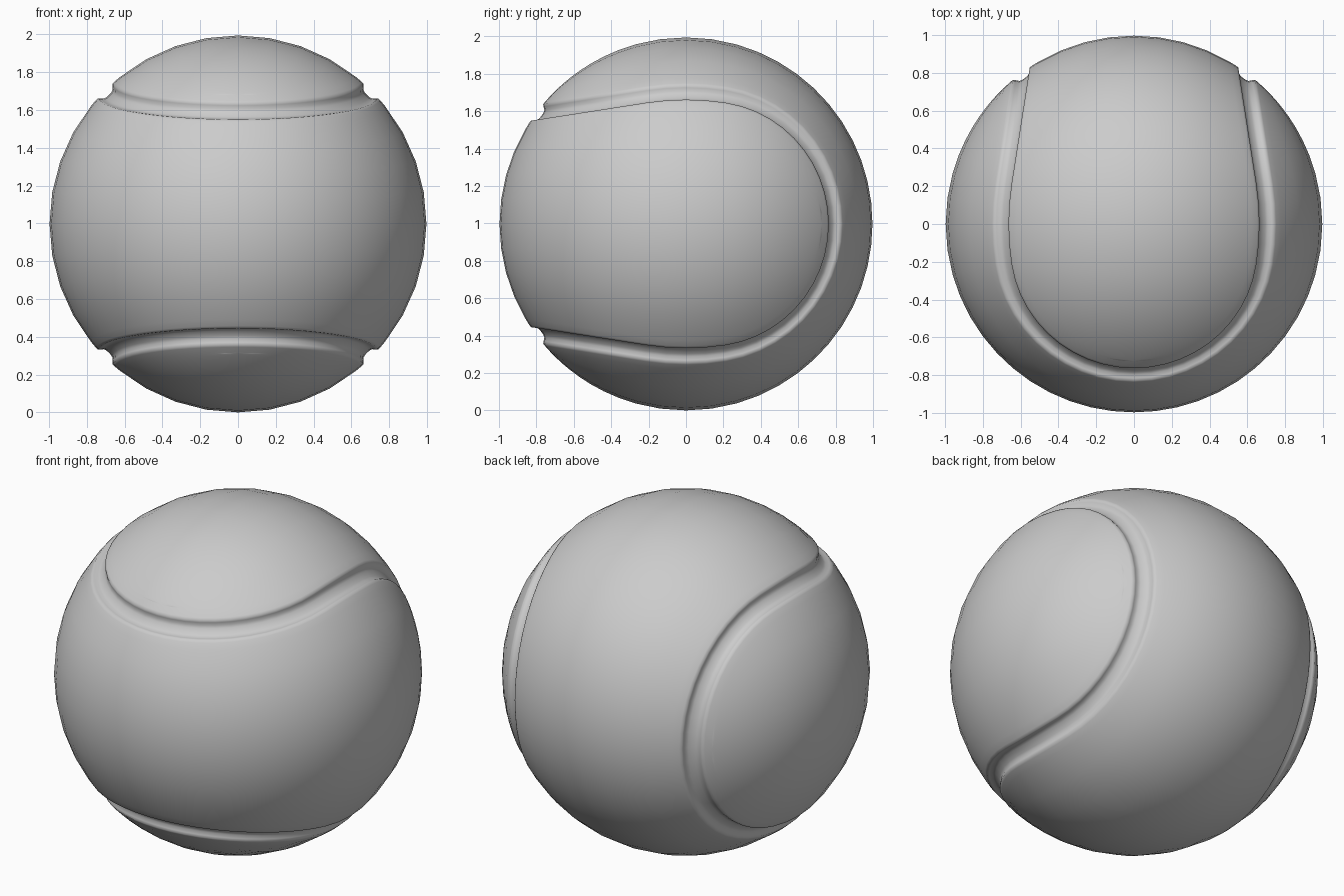
import bpy, bmesh
from math import sin, cos, asin, atan2, pi, sqrt
from mathutils import Vector

if "Cube" in bpy.data.objects:
    bpy.data.objects.remove(bpy.data.objects["Cube"])

R, CZ = 0.997, 0.997          # ball radius and centre height
ALPHA = 0.155                 # lobe axis tilt towards the closed end
RHO = asin(cos(ALPHA) / sqrt(2))
ARC, STRAIGHT, ACROSS = 11, 2, 8
# groove profile: (angle from seam, radius)
PROFILE = [(0, .965), (.018, .966), (.034, .971), (.046, .986), (.055, .996), (.07, R), (.11, R)]


def swap(p):                  # symmetry taking one felt panel onto the other
    return Vector((p.z, -p.y, p.x))


def flip_x(p):
    return Vector((-p.x, p.y, p.z))


def flip_z(p):
    return Vector((p.x, p.y, -p.z))


# seam: a circular arc round each lobe, joined by great-circle straights
n = Vector((cos(ALPHA), sin(ALPHA), 0))
a = Vector((-sin(ALPHA), cos(ALPHA), 0))
T = (n - sin(RHO) * Vector((1, 0, -1)) / sqrt(2)) / cos(RHO)
theta = atan2(T.z, T.dot(a))
quarter = []
for i in range(ARC + 1):
    t = theta * i / ARC
    quarter.append(cos(RHO) * n + sin(RHO) * (cos(t) * a + sin(t) * Vector((0, 0, 1))))
lat = asin(T.y)
for i in range(1, STRAIGHT + 1):
    b = lat * (1 - i / STRAIGHT)
    quarter.append(Vector((cos(b) / sqrt(2), sin(b), cos(b) / sqrt(2))))
half = quarter + [swap(p) for p in reversed(quarter[:-1])]
upper = half + [flip_x(p) for p in reversed(half[:-1])]
seam = upper + [flip_z(p) for p in reversed(upper[1:-1])]
N = len(seam)

bm = bmesh.new()


def panel(mapping):
    def vert(p):
        v = mapping(p)
        return bm.verts.new((v.x, v.y, v.z + CZ))

    # rings stepping from the groove floor into the panel
    rings = []
    for d, r in PROFILE:
        ring = []
        for i, p in enumerate(seam):
            tangent = (seam[(i + 1) % N] - seam[i - 1]).normalized()
            side = p.cross(tangent).normalized()
            ring.append((p * cos(d) + side * sin(d)).normalized() * r)
        rings.append(ring)
    vrings = [[vert(p) for p in ring] for ring in rings]
    for r0, r1 in zip(vrings, vrings[1:]):
        for i in range(N):
            j = (i + 1) % N
            bm.faces.new((r0[i], r0[j], r1[j], r1[i]))
    # panel surface: rows of points across the inside of the last ring
    pts, vs, end = rings[-1], vrings[-1], N // 2
    rows = []
    for i in range(1, end):
        A, B = pts[i].normalized(), pts[N - i].normalized()
        ang = A.angle(B)
        row = [vs[i]]
        for k in range(1, ACROSS):
            f = k / ACROSS
            row.append(vert((A * sin((1 - f) * ang) + B * sin(f * ang)) / sin(ang) * R))
        rows.append(row + [vs[N - i]])
    for r0, r1 in zip(rows, rows[1:]):
        for k in range(ACROSS):
            bm.faces.new((r0[k], r1[k], r1[k + 1], r0[k + 1]))
    for tip, row in ((vs[0], rows[0]), (vs[end], rows[-1])):
        for k in range(ACROSS):
            bm.faces.new((tip, row[k], row[k + 1]))


panel(lambda p: p)            # side panel, wrapping across the front
panel(swap)                   # top panel, wrapping across the back
bmesh.ops.remove_doubles(bm, verts=bm.verts[:], dist=1e-4)
bmesh.ops.recalc_face_normals(bm, faces=bm.faces[:])
for f in bm.faces:
    f.smooth = True

mesh = bpy.data.meshes.new("ball")
bm.to_mesh(mesh)
bm.free()
ball = bpy.data.objects.new("ball", mesh)
bpy.context.collection.objects.link(ball)
